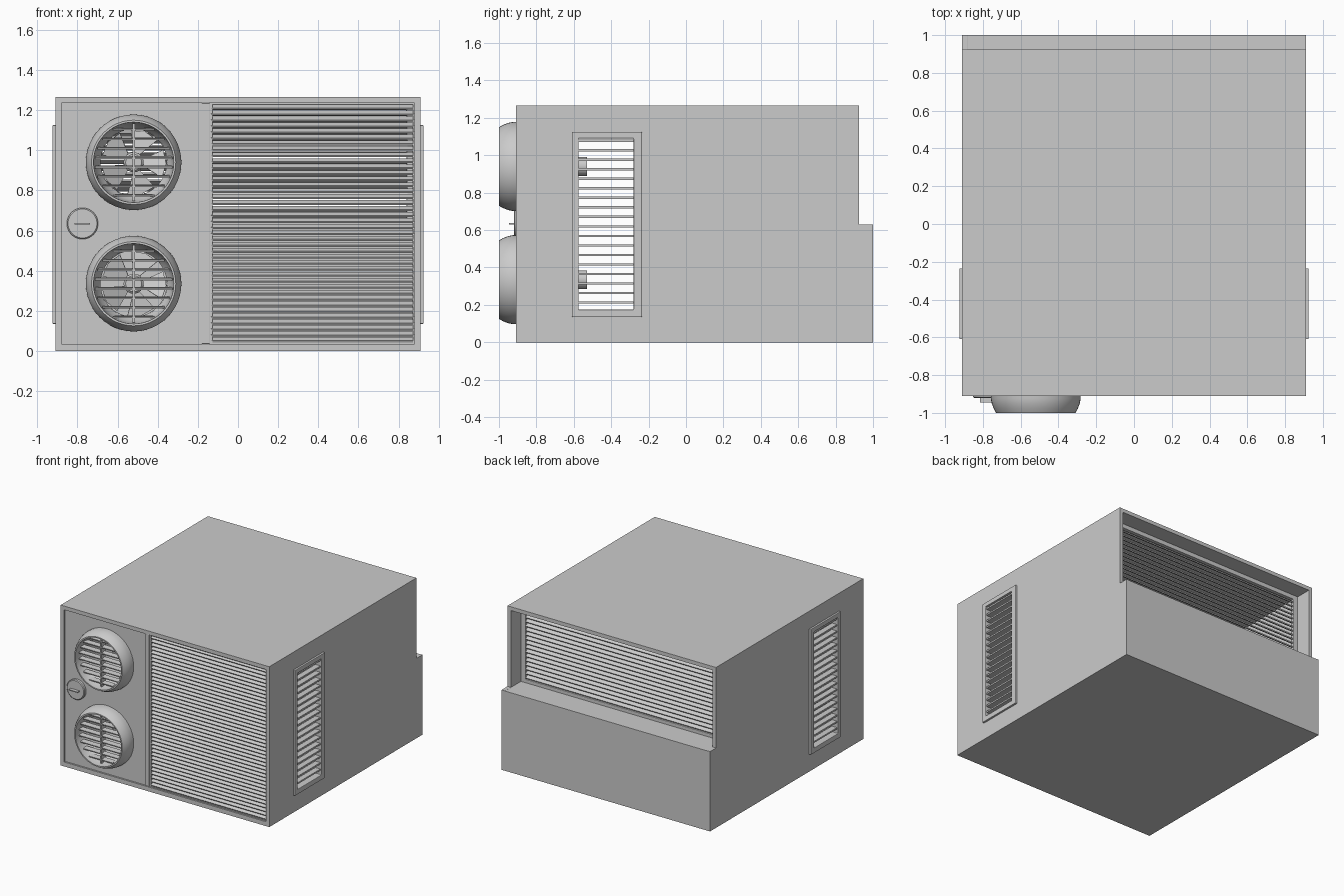
import bpy, bmesh, math
from mathutils import Matrix, Vector

cube = bpy.data.objects.get("Cube")
if cube:
    bpy.data.objects.remove(cube, do_unlink=True)

GREY = (0.6, 0.6, 0.6, 1)
grey = bpy.data.materials.new("grey_metal")
grey.use_nodes = True
grey.diffuse_color = GREY
grey.node_tree.nodes["Principled BSDF"].inputs["Base Color"].default_value = GREY


def finish(name, bm, bevel=0, smooth=False):
    bmesh.ops.recalc_face_normals(bm, faces=bm.faces)
    mesh = bpy.data.meshes.new(name)
    bm.to_mesh(mesh)
    bm.free()
    mesh.materials.append(grey)
    ob = bpy.data.objects.new(name, mesh)
    bpy.context.collection.objects.link(ob)
    if bevel:
        mod = ob.modifiers.new("soft_edges", 'BEVEL')
        mod.width = bevel
        mod.segments = 2
        mod.limit_method = 'ANGLE'
    if smooth:
        bpy.ops.object.select_all(action='DESELECT')
        ob.select_set(True)
        bpy.context.view_layer.objects.active = ob
        bpy.ops.object.shade_smooth_by_angle(angle=math.radians(35))
    return ob


def add_box(bm, lo, hi, tilt=0):
    """Box between two corners, tilted about its own x axis."""
    lo, hi = Vector(lo), Vector(hi)
    mat = (Matrix.Translation((lo + hi) / 2) @ Matrix.Rotation(tilt, 4, 'X')
           @ Matrix.Diagonal((*(hi - lo), 1)))
    bmesh.ops.create_cube(bm, size=1, matrix=mat)


def box(name, lo, hi, bevel=0):
    bm = bmesh.new()
    add_box(bm, lo, hi)
    return finish(name, bm, bevel)


def extrude_side_profile(name, points, half):
    bm = bmesh.new()
    face = bm.faces.new([bm.verts.new((-half, y, z)) for y, z in points])
    new = bmesh.ops.extrude_face_region(bm, geom=[face])["geom"]
    bmesh.ops.translate(bm, vec=(2 * half, 0, 0),
                        verts=[v for v in new if isinstance(v, bmesh.types.BMVert)])
    return finish(name, bm)


def frame(name, axis, a, b, outer, inner, bevel=0.004):
    """Rectangular frame from depth a to b; rectangles are (u0, v0, u1, v1)."""
    bm = bmesh.new()
    rings = []
    for depth, rect in ((a, outer), (b, outer), (b, inner), (a, inner)):
        u0, v0, u1, v1 = rect
        ring = []
        for u, v in ((u0, v0), (u1, v0), (u1, v1), (u0, v1)):
            ring.append(bm.verts.new((depth, u, v) if axis == 'x' else (u, depth, v)))
        rings.append(ring)
    for i in range(4):
        r, s = rings[i], rings[(i + 1) % 4]
        for j in range(4):
            k = (j + 1) % 4
            bm.faces.new((r[j], r[k], s[k], s[j]))
    return finish(name, bm, bevel)


def louvres(name, x0, x1, z0, z1, count, y, depth, thick, tilt):
    bm = bmesh.new()
    pitch = (z1 - z0) / count
    for i in range(count):
        z = z0 + pitch * (i + 0.5)
        add_box(bm, (x0, y - depth / 2, z - thick / 2),
                (x1, y + depth / 2, z + thick / 2), math.radians(tilt))
    return finish(name, bm)


def lathe(name, profile, x, z, closed=True, steps=48):
    """Spin (radius, y) points about a front-to-back axis."""
    bm = bmesh.new()
    verts = [bm.verts.new((x + r, y, z)) for r, y in profile]
    pairs = list(zip(verts, verts[1:]))
    if closed:
        pairs.append((verts[-1], verts[0]))
    edges = [bm.edges.new(p) for p in pairs]
    bmesh.ops.spin(bm, geom=verts + edges, cent=(x, 0, z), axis=(0, 1, 0),
                   angle=math.tau, steps=steps)
    bmesh.ops.remove_doubles(bm, verts=bm.verts, dist=0.0001)
    return finish(name, bm, smooth=True)


# Hollow casing, open at the front and at the upper back
casing = extrude_side_profile("casing", [(-.91, 0), (1, 0), (1, .63), (.925, .63),
                                         (.925, 1.265), (-.91, 1.265)], .91)
cavity = extrude_side_profile("cavity_cutter", [(-1.1, .035), (.8, .035), (.8, .629),
                                                (1.1, .629), (1.1, 1.235), (-1.1, 1.235)], .88)
windows = box("window_cutter", (-1.2, -.595, .155), (1.2, -.255, 1.11))
for cutter in (cavity, windows):
    mod = casing.modifiers.new("cut", 'BOOLEAN')
    mod.operation = 'DIFFERENCE'
    mod.solver = 'EXACT'
    mod.object = cutter
bpy.context.view_layer.update()
cut_mesh = bpy.data.meshes.new_from_object(
    casing.evaluated_get(bpy.context.evaluated_depsgraph_get()))
casing.modifiers.clear()
casing.data = cut_mesh
for cutter in (cavity, windows):
    bpy.data.objects.remove(cutter, do_unlink=True)
soft = casing.modifiers.new("soft_edges", 'BEVEL')
soft.width = 0.005
soft.segments = 2
soft.limit_method = 'ANGLE'

# Side windows with level slats
for side, sx in (("left", 1), ("right", -1)):
    frame(side + "_window_frame", 'x', sx * .87, sx * .925,
          (-.61, .135, -.235, 1.125), (-.575, .175, -.28, 1.09))
    a, b = sorted((sx * .87, sx * .915))
    bm = bmesh.new()
    for i in range(18):
        z = .175 + .915 * (i + .75) / 18
        add_box(bm, (a, -.58, z - .006), (b, -.275, z + .006))
    finish(side + "_window_slats", bm)

# Front control panel, with round openings behind the two outlets
VENT_X, VENTS = -.52, (("upper", .94), ("lower", .335))
panel = box("control_panel", (-.88, -.897, .035), (-.18, -.872, 1.235))
holes = []
for label, z in VENTS:
    bm = bmesh.new()
    bmesh.ops.create_cone(bm, cap_ends=True, segments=48, radius1=.18, radius2=.18, depth=.4,
                          matrix=Matrix.Translation((VENT_X, -.88, z))
                          @ Matrix.Rotation(math.pi / 2, 4, 'X'))
    hole = finish(label + "_hole_cutter", bm)
    mod = panel.modifiers.new("cut", 'BOOLEAN')
    mod.solver = 'EXACT'
    mod.object = hole
    holes.append(hole)
bpy.context.view_layer.update()
cut_mesh = bpy.data.meshes.new_from_object(
    panel.evaluated_get(bpy.context.evaluated_depsgraph_get()))
panel.modifiers.clear()
panel.data = cut_mesh
for hole in holes:
    bpy.data.objects.remove(hole, do_unlink=True)

# Round outlets, ducts and fans
for label, z in VENTS:
    lathe(label + "_outlet_ring", [(.238, -.885), (.238, -.925), (.233, -.95), (.223, -.977),
                                   (.21, -1), (.2, -1), (.198, -.96), (.185, -.915),
                                   (.165, -.885)], VENT_X, z)
    lathe(label + "_fan_duct", [(.175, -.89), (.175, -.59), (.168, -.59), (.168, -.89)],
          VENT_X, z)
    bm = bmesh.new()
    for i in range(-4, 4):
        h = (i + .5) * .047
        w = math.sqrt(.194 ** 2 - h * h)
        add_box(bm, (VENT_X - w, -.965, z + h - .004), (VENT_X + w, -.925, z + h + .004),
                math.radians(8))
    add_box(bm, (VENT_X - .006, -.965, z - .194), (VENT_X + .006, -.92, z + .194))
    finish(label + "_outlet_slats", bm)
    lathe(label + "_fan_hub", [(0, -.66), (.04, -.66), (.05, -.65), (.05, -.53), (0, -.53)],
          VENT_X, z, closed=False, steps=24)
    bm = bmesh.new()
    for i in range(5):
        blade = []
        for r, turn, y in ((.04, -.3, -.63), (.16, -.5, -.64), (.163, -.05, -.625),
                           (.16, .4, -.605), (.04, .3, -.61)):
            a = math.tau * i / 5 + turn
            blade.append(bm.verts.new((VENT_X + r * math.cos(a), y, z + r * math.sin(a))))
        bm.faces.new(blade)
    blades = finish(label + "_fan_blades", bm)
    blades.modifiers.new("thickness", 'SOLIDIFY').thickness = .006

# Control knob with its grip
lathe("control_knob", [(0, -.92), (.072, -.92), (.078, -.915), (.078, -.89), (0, -.89)],
      -.775, .635, closed=False, steps=40)
box("knob_grip", (-.815, -.946, .631), (-.738, -.91, .638))

# Front intake grille and the post beside it
box("grille_post", (-.18, -.905, .035), (-.142, -.865, 1.235), .003)
frame("front_grille_frame", 'y', -.9, -.865, (-.142, .035, .88, 1.235),
      (-.128, .042, .873, 1.228), 0)
louvres("front_grille_slats", -.135, .876, .04, 1.23, 40, -.885, .032, .009, 30)

# Rear recessed grille
frame("rear_grille_frame", 'y', .77, .8, (-.88, .6, .88, 1.235), (-.84, .655, .84, 1.2))
louvres("rear_grille_slats", -.845, .845, .655, 1.2, 16, .782, .036, .009, -30)
